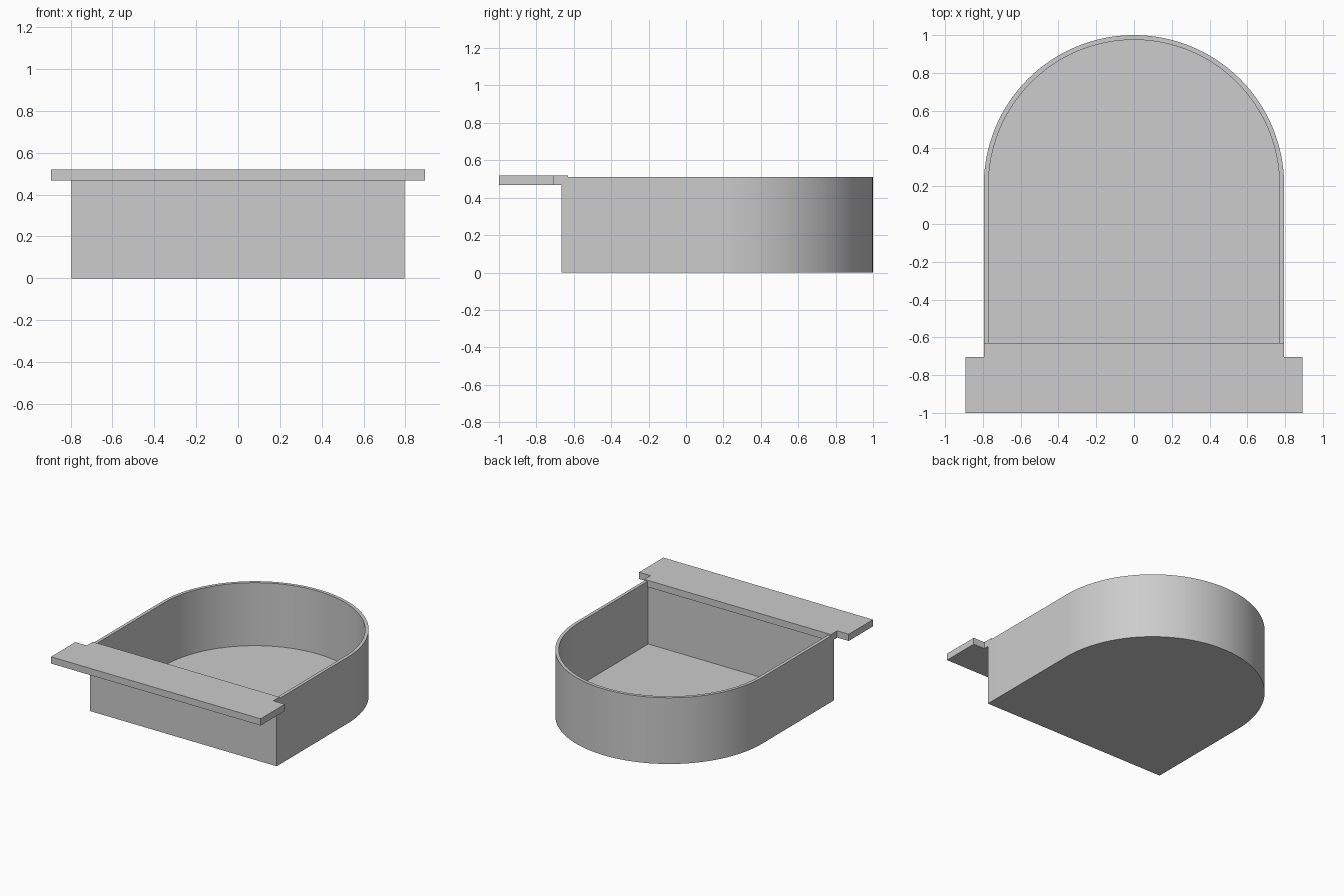
import bpy
import bmesh
from math import cos, sin, pi, radians

cube = bpy.data.objects.get("Cube")
if cube:
    bpy.data.objects.remove(cube, do_unlink=True)

# One plain grey for the whole model
grey = bpy.data.materials.new("light grey")
grey.use_nodes = True
colour = (0.604, 0.604, 0.604, 1)
grey.diffuse_color = colour
grey.node_tree.nodes["Principled BSDF"].inputs["Base Color"].default_value = colour

HALF = 0.795      # half width of the tray
ARC_Y = 0.205     # where the round end begins
FRONT_Y = -0.665  # front wall
WALL = 0.025
HEIGHT = 0.51
SEGMENTS = 64


def finish(name, bm):
    bmesh.ops.recalc_face_normals(bm, faces=bm.faces)
    mesh = bpy.data.meshes.new(name)
    bm.to_mesh(mesh)
    bm.free()
    mesh.materials.append(grey)
    obj = bpy.data.objects.new(name, mesh)
    bpy.context.collection.objects.link(obj)
    return obj


def arch(inset):
    """Outline with a square front and a half-round back."""
    r = HALF - inset
    arc = [(r * cos(pi * i / SEGMENTS), ARC_Y + r * sin(pi * i / SEGMENTS))
           for i in range(SEGMENTS + 1)]
    return [(r, FRONT_Y + inset)] + arc + [(-r, FRONT_Y + inset)]


def ring(bm, outline, z):
    return [bm.verts.new((x, y, z)) for x, y in outline]


def bridge(bm, a, b):
    for i in range(len(a)):
        j = (i + 1) % len(a)
        bm.faces.new((a[i], a[j], b[j], b[i]))


# Open tray: outer wall, rim, inner wall and floor
bm = bmesh.new()
rings = [ring(bm, arch(inset), z) for inset, z in
         ((0, 0), (0, HEIGHT), (WALL, HEIGHT), (WALL, WALL))]
for lower, upper in zip(rings, rings[1:]):
    bridge(bm, lower, upper)
bm.faces.new(rings[0])
bm.faces.new(rings[-1])
tray = finish("tray", bm)
bpy.context.view_layer.objects.active = tray
tray.select_set(True)
bpy.ops.object.shade_smooth_by_angle(angle=radians(30))

# Front ledge: wide strip with a narrower neck over the front wall
half_outline = [(0.893, -1), (0.893, -0.705), (HALF, -0.705), (HALF, -0.63)]
outline = half_outline + [(-x, y) for x, y in reversed(half_outline)]
bm = bmesh.new()
bottom, top = ring(bm, outline, 0.468), ring(bm, outline, 0.52)
bridge(bm, bottom, top)
bm.faces.new(bottom)
bm.faces.new(top)
finish("front_ledge", bm)
